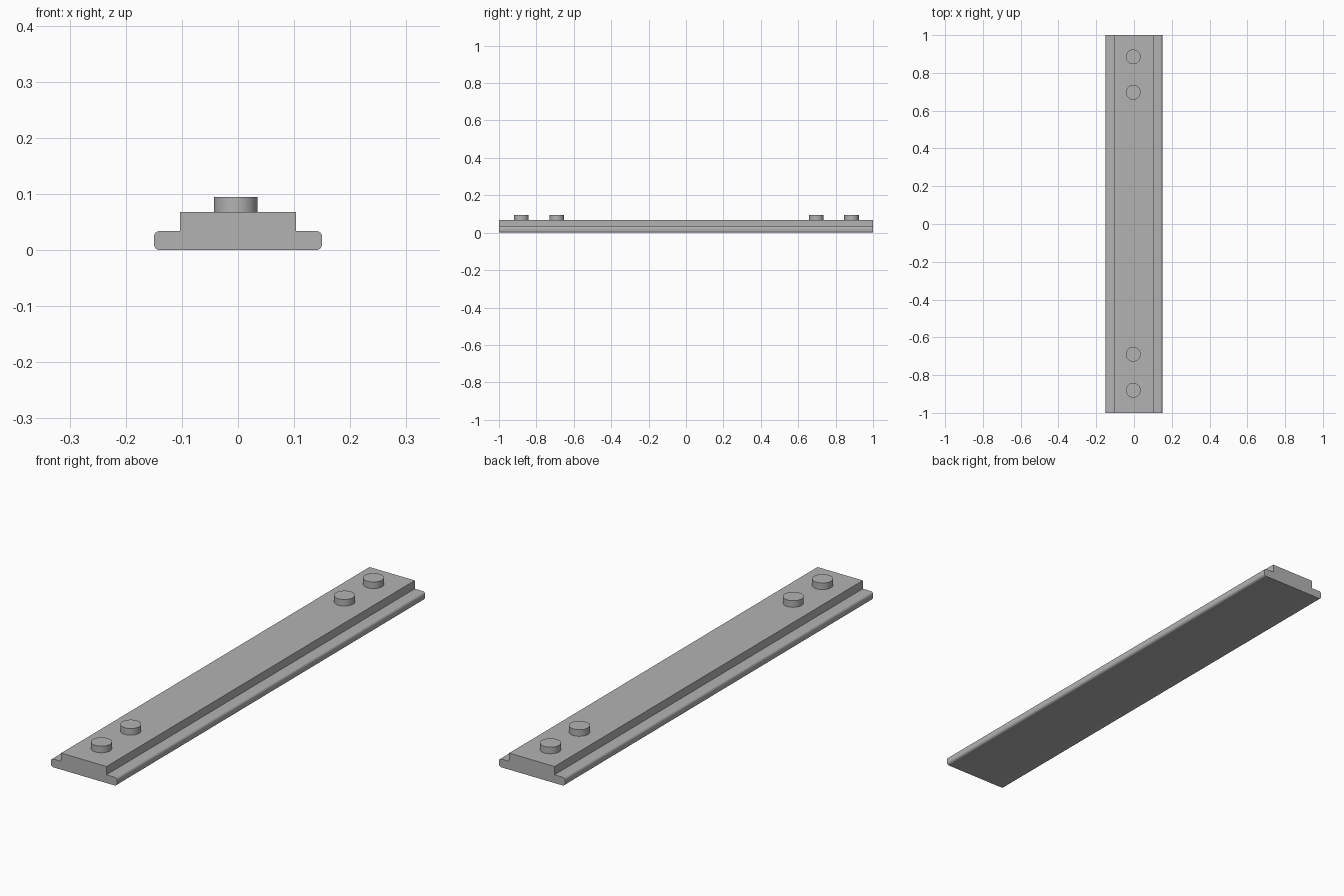
import bpy
import bmesh
from math import cos, sin, radians

cube = bpy.data.objects.get("Cube")
if cube:
    bpy.data.objects.remove(cube, do_unlink=True)

grey = bpy.data.materials.new("plain grey")
grey.use_nodes = True
grey.diffuse_color = (0.45, 0.45, 0.45, 1)
grey.node_tree.nodes["Principled BSDF"].inputs["Base Color"].default_value = grey.diffuse_color


def finish(obj):
    obj.data.materials.append(grey)
    bpy.ops.object.select_all(action="DESELECT")
    obj.select_set(True)
    bpy.context.view_layer.objects.active = obj
    bpy.ops.object.shade_smooth_by_angle(angle=radians(35))


# Rail: stepped cross-section with rounded flange edges, extruded lengthwise
HALF_W, HALF_TOP, FLANGE, TOP, R = 0.15, 0.103, 0.034, 0.068, 0.011


def arc(z, start):
    return [(HALF_W - R + R * cos(radians(start + a)), z + R * sin(radians(start + a)))
            for a in range(0, 91, 15)]


right = arc(R, -90) + arc(FLANGE - R, 0) + [(HALF_TOP, FLANGE), (HALF_TOP, TOP)]
profile = right + [(-x, z) for x, z in reversed(right)]

bm = bmesh.new()
end = bm.faces.new([bm.verts.new((x, -1, z)) for x, z in profile])
new = bmesh.ops.extrude_face_region(bm, geom=[end])["geom"]
bmesh.ops.translate(bm, vec=(0, 2, 0), verts=[g for g in new if isinstance(g, bmesh.types.BMVert)])
bmesh.ops.recalc_face_normals(bm, faces=bm.faces)
mesh = bpy.data.meshes.new("rail")
bm.to_mesh(mesh)
bm.free()
rail = bpy.data.objects.new("rail", mesh)
bpy.context.collection.objects.link(rail)
finish(rail)

# Two round pegs near each end
PEG_BOTTOM, PEG_TOP = 0.06, 0.095
for i, y in enumerate((-0.88, -0.69, 0.697, 0.885), 1):
    bpy.ops.mesh.primitive_cylinder_add(vertices=48, radius=0.039, depth=PEG_TOP - PEG_BOTTOM,
                                        location=(-0.004, y, (PEG_TOP + PEG_BOTTOM) / 2))
    peg = bpy.context.object
    peg.name = f"peg_{i}"
    finish(peg)
